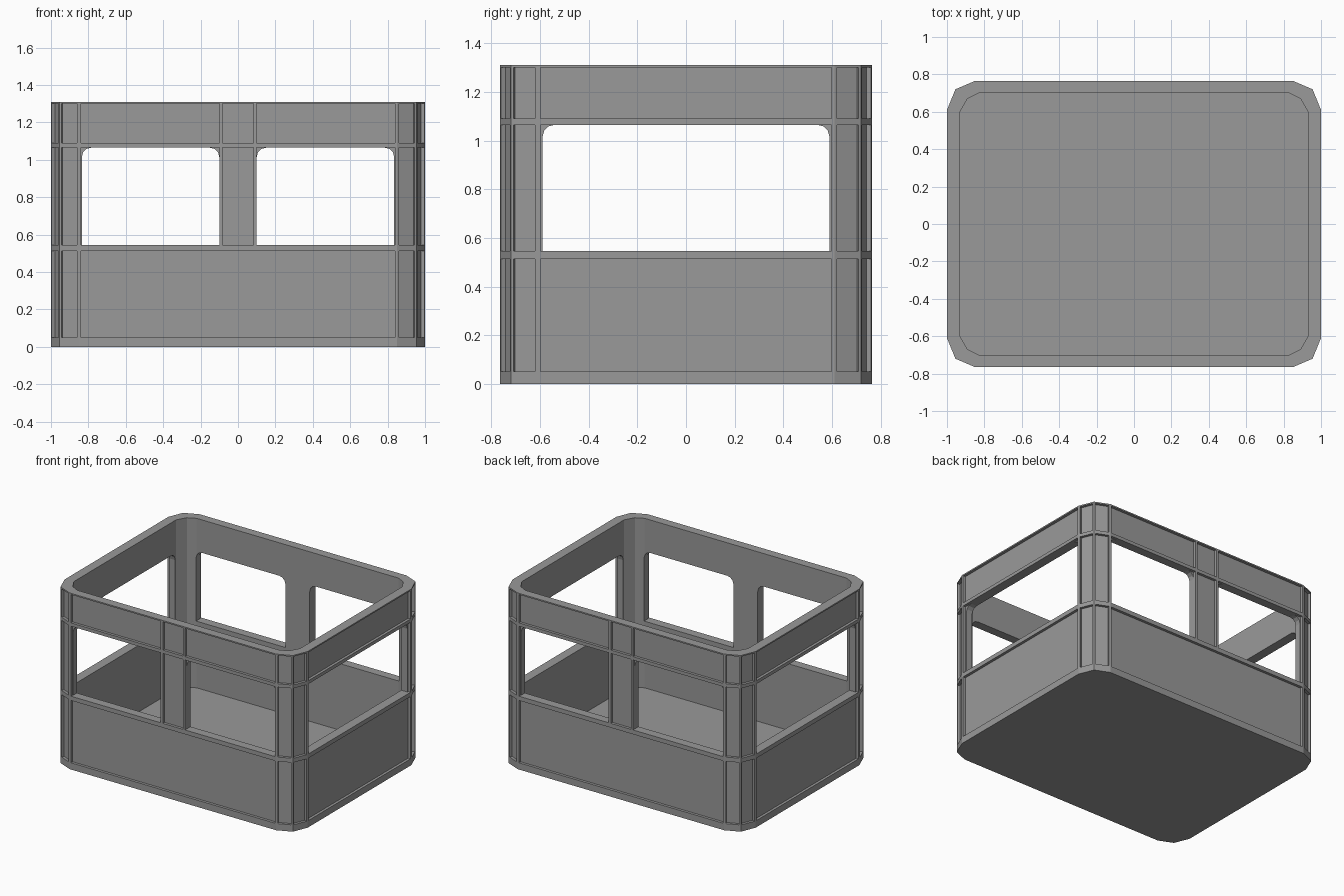
import bpy, bmesh
from math import cos, sin, pi
from mathutils import Vector

if "Cube" in bpy.data.objects:
    bpy.data.objects.remove(bpy.data.objects["Cube"], do_unlink=True)

GREY = (0.32, 0.32, 0.32, 1)
grey = bpy.data.materials.new("crate grey")
grey.use_nodes = True
grey.diffuse_color = GREY
grey.node_tree.nodes["Principled BSDF"].inputs["Base Color"].default_value = GREY

HEIGHT, RIM_Z, FLOOR_Z = 1.31, 1.3, 0.05
SILL_Z, HEAD_Z = 0.545, 1.065
RECESS, EMBED = 0.02, 0.03


def mesh_object(name, bm):
    bmesh.ops.recalc_face_normals(bm, faces=bm.faces)
    mesh = bpy.data.meshes.new(name)
    bm.to_mesh(mesh)
    bm.free()
    mesh.materials.append(grey)
    obj = bpy.data.objects.new(name, mesh)
    bpy.context.collection.objects.link(obj)
    return obj


def outline(corner):
    """Mirror one corner (x+, y+) into a counter-clockwise loop."""
    loop = []
    for sx, sy in ((1, 1), (-1, 1), (-1, -1), (1, -1)):
        pts = [Vector((x * sx, y * sy)) for x, y in corner]
        loop += pts if sx * sy > 0 else pts[::-1]
    return loop


def normal(a, b):
    d = (b - a).normalized()
    return Vector((d.y, -d.x))


def inset(loop, dist):
    result = []
    for i, p in enumerate(loop):
        n1 = normal(loop[i - 1], p)
        n2 = normal(p, loop[(i + 1) % len(loop)])
        result.append(p - dist * (n1 + n2) / (1 + n1.dot(n2)))
    return result


def prism(name, loop, z0, z1):
    bm = bmesh.new()
    base = bm.faces.new([bm.verts.new((p.x, p.y, z0)) for p in loop])
    ext = bmesh.ops.extrude_face_region(bm, geom=[base], use_keep_orig=True)
    for v in ext["geom"]:
        if isinstance(v, bmesh.types.BMVert):
            v.co.z = z1
    return mesh_object(name, bm)


def ring(name, outer, inner, z0, z1):
    bm = bmesh.new()
    loops = [[bm.verts.new((p.x, p.y, z)) for p in loop]
             for loop, z in ((outer, z0), (outer, z1), (inner, z1), (inner, z0))]
    for k in range(4):
        a, b = loops[k], loops[(k + 1) % 4]
        for i in range(len(a)):
            j = (i + 1) % len(a)
            bm.faces.new((a[i], a[j], b[j], b[i]))
    return mesh_object(name, bm)


def window_cutter(name, left, right, along_x, radius=0.05):
    """Opening with rounded upper corners, running through both opposite walls."""
    profile = [(left, SILL_Z), (right, SILL_Z)]
    for cx, start in ((right - radius, 0), (left + radius, pi / 2)):
        for k in range(4):
            a = start + k * pi / 6
            profile.append((cx + radius * cos(a), HEAD_Z - radius + radius * sin(a)))
    bm = bmesh.new()
    rows = [[bm.verts.new((d, u, z) if along_x else (u, d, z)) for u, z in profile]
            for d in (-1.2, 1.2)]
    bm.faces.new(rows[0])
    bm.faces.new(rows[1])
    for i in range(len(profile)):
        j = (i + 1) % len(profile)
        bm.faces.new((rows[0][i], rows[0][j], rows[1][j], rows[1][i]))
    obj = mesh_object(name, bm)
    obj.hide_render = True
    return obj


outer = outline([(1, 0.61), (0.955, 0.72), (0.85, 0.765)])
inner = outline([(0.93, 0.6), (0.89, 0.67), (0.83, 0.7)])

# Floor slab and recessed wall
prism("floor", outer, 0, FLOOR_Z)
wall = ring("wall", inset(outer, RECESS), inner, FLOOR_Z, RIM_Z)

# Window openings
cutters = [window_cutter("side_window_cutter", -0.59, 0.59, True),
           window_cutter("left_window_cutter", 0.1, 0.835, False),
           window_cutter("right_window_cutter", -0.835, -0.1, False)]
bpy.context.view_layer.objects.active = wall
for cutter in cutters:
    mod = wall.modifiers.new("window", "BOOLEAN")
    mod.operation = "DIFFERENCE"
    mod.solver = "EXACT"
    mod.object = cutter
    bpy.ops.object.modifier_apply(modifier=mod.name)
for cutter in cutters:
    bpy.data.objects.remove(cutter, do_unlink=True)

# Top rim and horizontal bands
ring("top_rim", outer, inner, RIM_Z, HEIGHT)
band_back = inset(outer, EMBED)
ring("sill_band", outer, band_back, 0.513, SILL_Z)
ring("head_band", outer, band_back, HEAD_Z, 1.09)

# Vertical ribs wrapped around each corner edge
for i, p in enumerate(outer):
    before, after = outer[i - 1], outer[(i + 1) % len(outer)]
    a = p + (before - p).normalized() * 0.011
    b = p + (after - p).normalized() * 0.011
    section = [a, p, b, b - normal(p, after) * EMBED,
               band_back[i], a - normal(before, p) * EMBED]
    prism("corner_rib", section, FLOOR_Z, RIM_Z)

# Ribs edging the middle posts, front and back
for sx in (-1, 1):
    for sy in (-1, 1):
        section = [Vector((x * sx, y * sy)) for x, y in
                   ((0.082, 0.765), (0.1, 0.765), (0.1, 0.735), (0.082, 0.735))]
        prism("post_rib", section, SILL_Z, RIM_Z)
